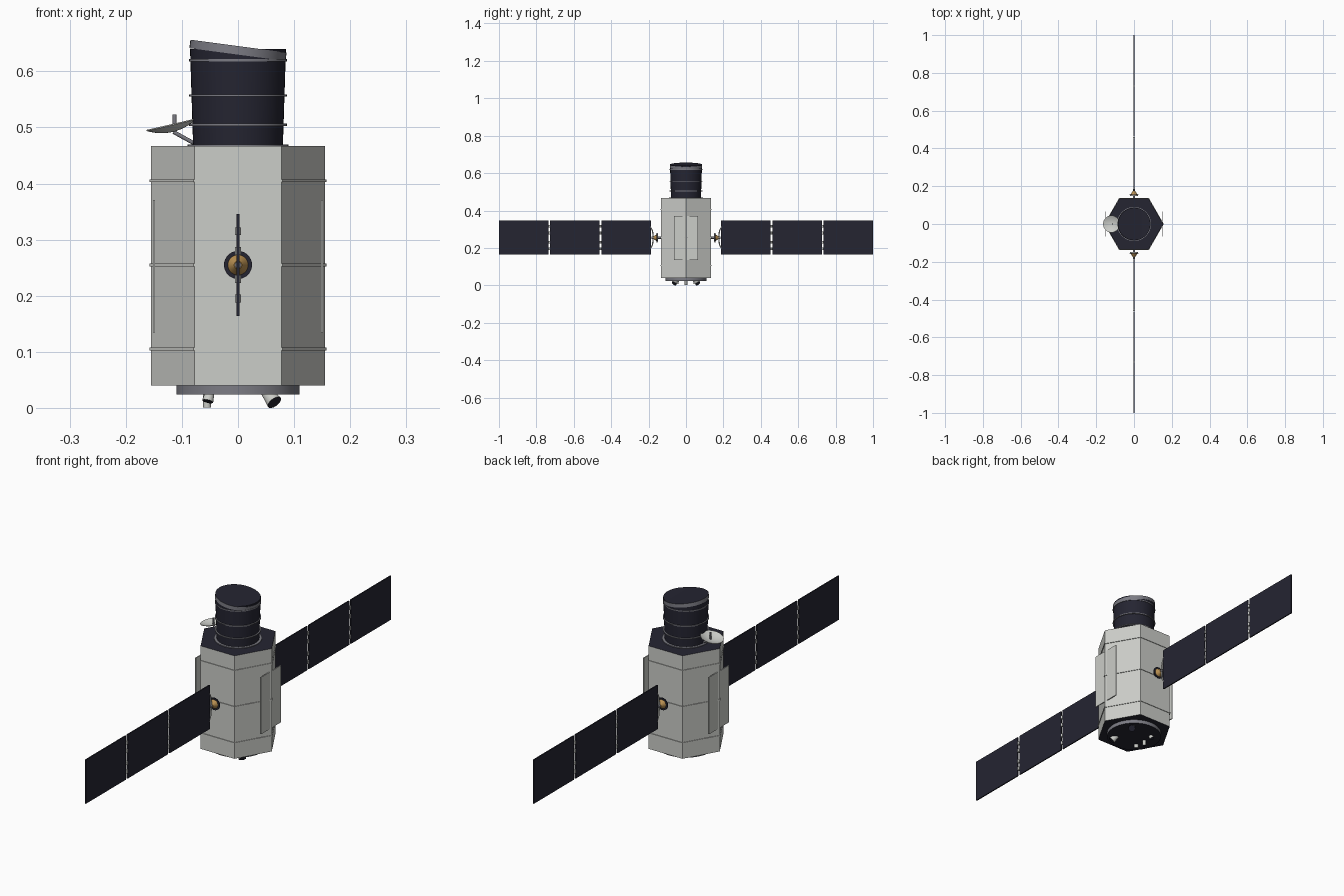
import bpy, bmesh, math
from mathutils import Vector, Matrix

if "Cube" in bpy.data.objects:
    bpy.data.objects.remove(bpy.data.objects["Cube"], do_unlink=True)


def material(name, rgb):
    m = bpy.data.materials.new(name)
    m.use_nodes = True
    m.diffuse_color = (*rgb, 1)
    m.node_tree.nodes["Principled BSDF"].inputs["Base Color"].default_value = (*rgb, 1)
    return m


HULL = material("pale grey", (0.6, 0.61, 0.58))
NAVY = material("dark navy", (0.018, 0.018, 0.031))
METAL = material("mid grey metal", (0.2, 0.2, 0.23))
GOLD = material("gold", (0.47, 0.27, 0.08))


def add(name, bm, mats, smooth=False):
    bmesh.ops.recalc_face_normals(bm, faces=bm.faces)
    me = bpy.data.meshes.new(name)
    bm.to_mesh(me)
    bm.free()
    ob = bpy.data.objects.new(name, me)
    bpy.context.collection.objects.link(ob)
    for m in mats:
        me.materials.append(m)
    if smooth:
        bpy.ops.object.select_all(action="DESELECT")
        ob.select_set(True)
        bpy.context.view_layer.objects.active = ob
        bpy.ops.object.shade_smooth_by_angle(angle=math.radians(35))
    return ob


def rod(name, a, b, r1, r2=None, mats=(HULL,), sides=32, caps=None):
    """Cylinder or cone from a to b; caps picks 'start', 'end' faces for the second material."""
    a, b = Vector(a), Vector(b)
    axis = b - a
    turn = Vector((0, 0, 1)).rotation_difference(axis).to_matrix().to_4x4()
    bm = bmesh.new()
    bmesh.ops.create_cone(bm, cap_ends=True, segments=sides, radius1=r1,
                          radius2=r1 if r2 is None else r2, depth=axis.length,
                          matrix=Matrix.Translation((a + b) / 2) @ turn)
    bm.normal_update()
    for f in bm.faces:
        d = f.normal.dot(axis.normalized())
        if caps and (("end" in caps and d > 0.95) or ("start" in caps and d < -0.95)):
            f.material_index = 1
    return add(name, bm, mats, sides > 6)


def box(name, centre, size, mat):
    bm = bmesh.new()
    bmesh.ops.create_cube(bm, size=1, matrix=Matrix.Translation(centre) @ Matrix.Diagonal((*size, 1)))
    return add(name, bm, [mat])


def hexagon(name, z0, z1, radius, mats, dark_ends):
    """Six-sided prism with corners on the x axis."""
    bm = bmesh.new()
    ring = [bm.verts.new((radius * math.cos(i * math.pi / 3), radius * math.sin(i * math.pi / 3), z0))
            for i in range(6)]
    base = bm.faces.new(ring)
    top = bmesh.ops.extrude_face_region(bm, geom=[base])["geom"]
    bmesh.ops.translate(bm, vec=(0, 0, z1 - z0), verts=[v for v in top if isinstance(v, bmesh.types.BMVert)])
    bm.normal_update()
    for f in bm.faces:
        f.material_index = int(dark_ends and abs(f.normal.z) > 0.9)
    return add(name, bm, mats, False)


def lathe(name, profile, mat, matrix, sides=32):
    bm = bmesh.new()
    vs = [bm.verts.new((r, 0, z)) for r, z in profile]
    es = [bm.edges.new(p) for p in zip(vs, vs[1:])]
    bmesh.ops.spin(bm, geom=vs + es, cent=(0, 0, 0), axis=(0, 0, 1), angle=math.tau, steps=sides)
    bmesh.ops.remove_doubles(bm, verts=bm.verts, dist=1e-5)
    bm.transform(matrix)
    return add(name, bm, [mat], True)


# Hexagonal bus with seam bands and side plates
hexagon("bus", 0.04, 0.467, 0.155, [HULL, NAVY], True)
for i, z in enumerate((0.105, 0.255, 0.405)):
    hexagon(f"bus_band_{i + 1}", z - 0.0025, z + 0.0025, 0.158, [HULL], False)
for side, s in (("left", 1), ("right", -1)):
    box(f"{side}_side_plate", (s * 0.1495, 0, 0.253), (0.004, 0.13, 0.236), HULL)

# Base ring and thrusters
rod("base_ring", (0, 0, 0.024), (0, 0, 0.04), 0.11, mats=(METAL, NAVY), caps="start", sides=48)
rod("rear_probe", (-0.055, 0, 0.001), (-0.055, 0, 0.026), 0.007, mats=(HULL, NAVY), caps="start", sides=16)
for side, s in (("front", -1), ("back", 1)):
    rod(f"{side}_thruster", (0.065, s * 0.064, 0.01), (0.05, s * 0.05, 0.03), 0.014, 0.01,
        (HULL, NAVY), 20, "start")
    rod(f"{side}_small_thruster", (-0.054, s * 0.05, 0.012), (-0.05, s * 0.045, 0.028), 0.01, 0.008,
        (HULL, NAVY), 20, "start")

# Telescope barrel, hoops and tilted cover
rod("barrel", (0, 0, 0.467), (0, 0, 0.64), 0.08, 0.0855, (NAVY,), 48)
rod("barrel_base", (0, 0, 0.466), (0, 0, 0.47), 0.09, mats=(METAL,), sides=48)
for i, z in enumerate((0.505, 0.557, 0.62)):
    rod(f"barrel_hoop_{i + 1}", (0, 0, z - 0.002), (0, 0, z + 0.002), 0.087, mats=(METAL,), sides=48)
rod("barrel_cover", (-0.001, 0, 0.63), (0.001, 0, 0.645), 0.0865, mats=(METAL, NAVY), caps="end", sides=48)

# Dish antenna
tilt = Matrix.Translation((-0.117, 0, 0.494)) @ Matrix.Rotation(math.radians(-13), 4, "Y")
bowl = [(0.045 * i / 6, 0.012 * (i / 6) ** 2) for i in range(7)]
lathe("dish", bowl + [(r, z - 0.002) for r, z in reversed(bowl)], HULL, tilt)
rod("dish_feed", (-0.113, 0, 0.493), (-0.113, 0, 0.523), 0.0035, mats=(METAL,), sides=12)
rod("dish_strut", (-0.115, 0, 0.492), (-0.075, 0, 0.47), 0.0035, mats=(METAL,), sides=12)

# Solar wings with drive, yoke, panels and hinges
MID = 0.255
for side, s in (("front", -1), ("back", 1)):
    rod(f"{side}_drive_shaft", (0, s * 0.13, MID), (0, s * 0.185, MID), 0.006, mats=(METAL,), sides=16)
    rod(f"{side}_drive_flange", (0, s * 0.149, MID), (0, s * 0.153, MID), 0.021, mats=(HULL,))
    rod(f"{side}_drive_collar", (0, s * 0.153, MID), (0, s * 0.157, MID), 0.025, mats=(NAVY,))
    rod(f"{side}_drive_cone", (0, s * 0.157, MID), (0, s * 0.174, MID), 0.018, 0.007, (GOLD,))

    cu = bpy.data.curves.new(f"{side}_yoke", "CURVE")
    cu.dimensions = "3D"
    cu.bevel_depth = 0.003
    cu.bevel_resolution = 2
    cu.use_fill_caps = True
    sp = cu.splines.new("POLY")
    sp.points.add(12)
    for i, p in enumerate(sp.points):
        t = i / 6 - 1
        p.co = (0, s * (0.177 + 0.015 * t ** 4), MID + 0.058 * t, 1)
    cu.materials.append(HULL)
    bpy.context.collection.objects.link(bpy.data.objects.new(f"{side}_yoke", cu))

    for i in range(3):
        box(f"{side}_panel_{i + 1}", (0, s * (0.32 + 0.274 * i), MID), (0.005, 0.264, 0.182), NAVY)
    for i in range(2):
        y = s * (0.457 + 0.274 * i)
        for j, dz in enumerate((-0.06, -0.025, 0.025, 0.06)):
            rod(f"{side}_hinge_{i + 1}_{j + 1}", (0, y, MID + dz - 0.007), (0, y, MID + dz + 0.007),
                0.005, mats=(HULL,), sides=12)
